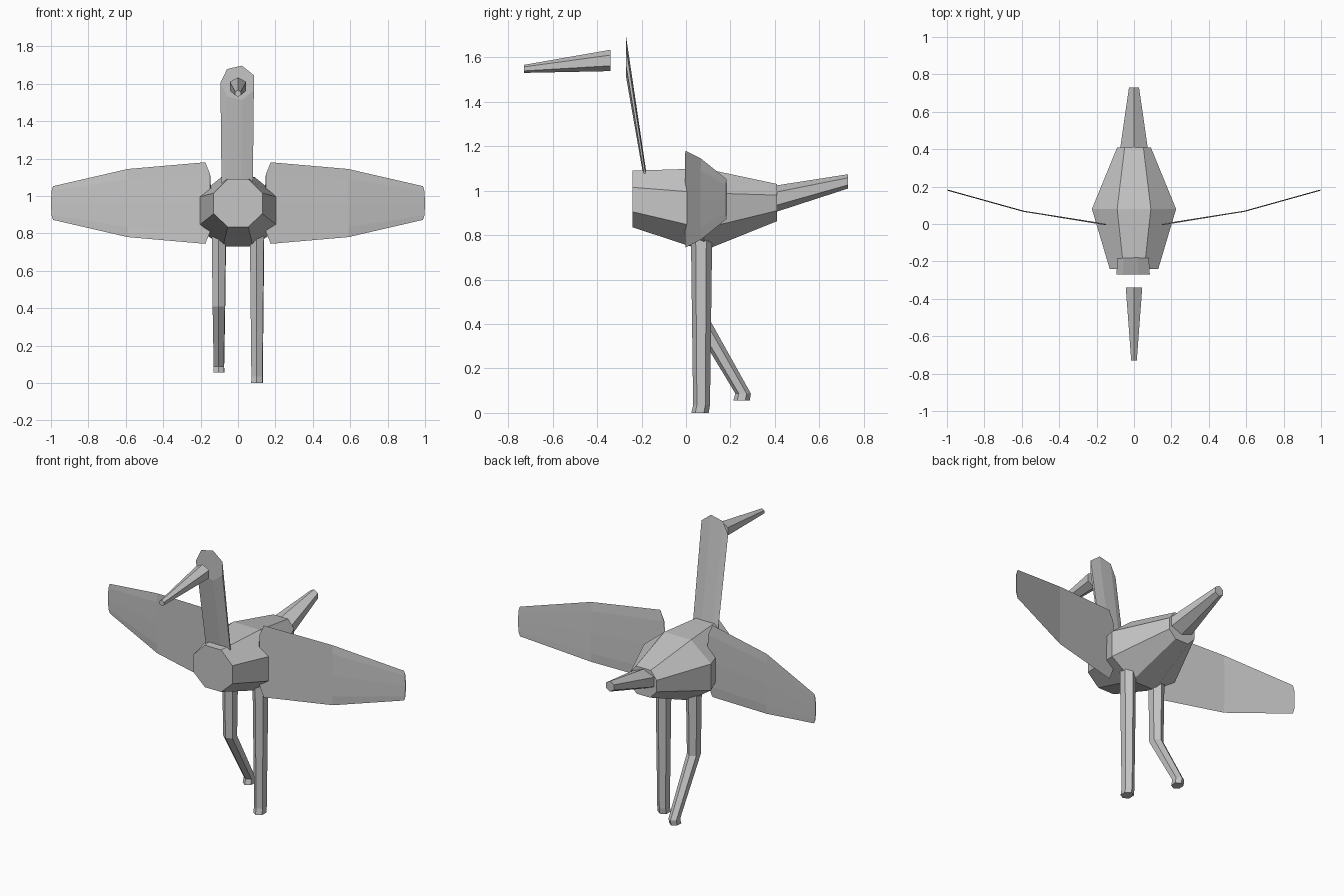
import bpy, bmesh
from math import sin, cos, pi
from mathutils import Vector

cube = bpy.data.objects.get("Cube")
if cube:
    bpy.data.objects.remove(cube, do_unlink=True)

grey = bpy.data.materials.new("plain_grey")
grey.use_nodes = True
colour = (0.56, 0.56, 0.56, 1)
grey.diffuse_color = colour
grey.node_tree.nodes["Principled BSDF"].inputs["Base Color"].default_value = colour


def loft(name, rings):
    """Skin a row of equal-sized rings and cap both ends."""
    bm = bmesh.new()
    loops = [[bm.verts.new(p) for p in ring] for ring in rings]
    n = len(loops[0])
    for a, b in zip(loops, loops[1:]):
        for i in range(n):
            j = (i + 1) % n
            bm.faces.new((a[i], a[j], b[j], b[i]))
    bm.faces.new(loops[0])
    bm.faces.new(loops[-1])
    bmesh.ops.recalc_face_normals(bm, faces=bm.faces)
    mesh = bpy.data.meshes.new(name)
    bm.to_mesh(mesh)
    bm.free()
    mesh.materials.append(grey)
    obj = bpy.data.objects.new(name, mesh)
    bpy.context.collection.objects.link(obj)
    return obj


def ring(centre, u, v, n, start=0.0):
    """Polygon around centre spanned by the half-axes u and v."""
    c, u, v = Vector(centre), Vector(u), Vector(v)
    angles = [start + 2 * pi * i / n for i in range(n)]
    return [c + u * cos(a) + v * sin(a) for a in angles]


# Body: eight-sided loft along y
def body_ring(y, top_w, side_w, low_w, top, upper, lower, bottom):
    half = [(top_w, top), (side_w, upper), (side_w, lower), (low_w, bottom)]
    return ([(x, y, z) for x, z in half]
            + [(-x, y, z) for x, z in reversed(half)])


loft("body", [
    body_ring(-0.24, 0.055, 0.13, 0.055, 1.09, 1.015, 0.905, 0.835),
    body_ring(0.08, 0.09, 0.225, 0.08, 1.10, 0.99, 0.83, 0.73),
    body_ring(0.41, 0.05, 0.09, 0.045, 1.03, 0.98, 0.91, 0.863),
])


# Tail and beak: tapered six-sided spikes with a ridge on top
def spike(name, *ends):
    loft(name, [ring((0, y, z), (0, 0, h), (w / sin(pi / 3), 0, 0), 6)
                for y, z, w, h in ends])


spike("tail", (0.41, 0.965, 0.073, 0.059), (0.73, 1.042, 0.027, 0.032))
spike("beak", (-0.34, 1.586, 0.044, 0.048), (-0.73, 1.548, 0.015, 0.018))

# Neck: seven-sided, upright head face narrowing to a thin base
loft("neck", [
    ring((0, -0.27, 1.605), (-0.094, 0, 0), (0, 0, 0.094), 7),
    ring((0, -0.183, 1.06), (-0.088, 0, 0), (0, 0.008, 0), 7),
])


# Legs: six-sided columns through horizontal rings
def leg(name, x, path):
    loft(name, [ring((x, y, z), (0, r, 0), (r * 0.9, 0, 0), 6, 0.06)
                for y, z, r in path])


leg("left_leg", 0.102, [(0.07, 0.8, 0.048), (0.07, 0.035, 0.038),
                        (0.063, 0, 0.039)])
leg("right_leg", -0.102, [(0.07, 0.8, 0.048), (0.07, 0.41, 0.042),
                          (0.257, 0.087, 0.035), (0.25, 0.055, 0.037)])

# Wings: very thin plates swept back, with rounded ends
for name, side in (("left_wing", 1), ("right_wing", -1)):
    sections = []
    for x, y, half, bow in ((0.14, -0.003, 0.218, 0.035),
                            (0.59, 0.068, 0.182, 0),
                            (1.0, 0.182, 0.09, -0.011)):
        pts = ring((x, y, 0.962), (0, 0.003, 0), (0, 0, half), 8)
        for p in pts:
            lift = abs(p.z - 0.962) / half
            p.x = side * (p.x + bow * lift ** 4)
        sections.append(pts)
    loft(name, sections)
